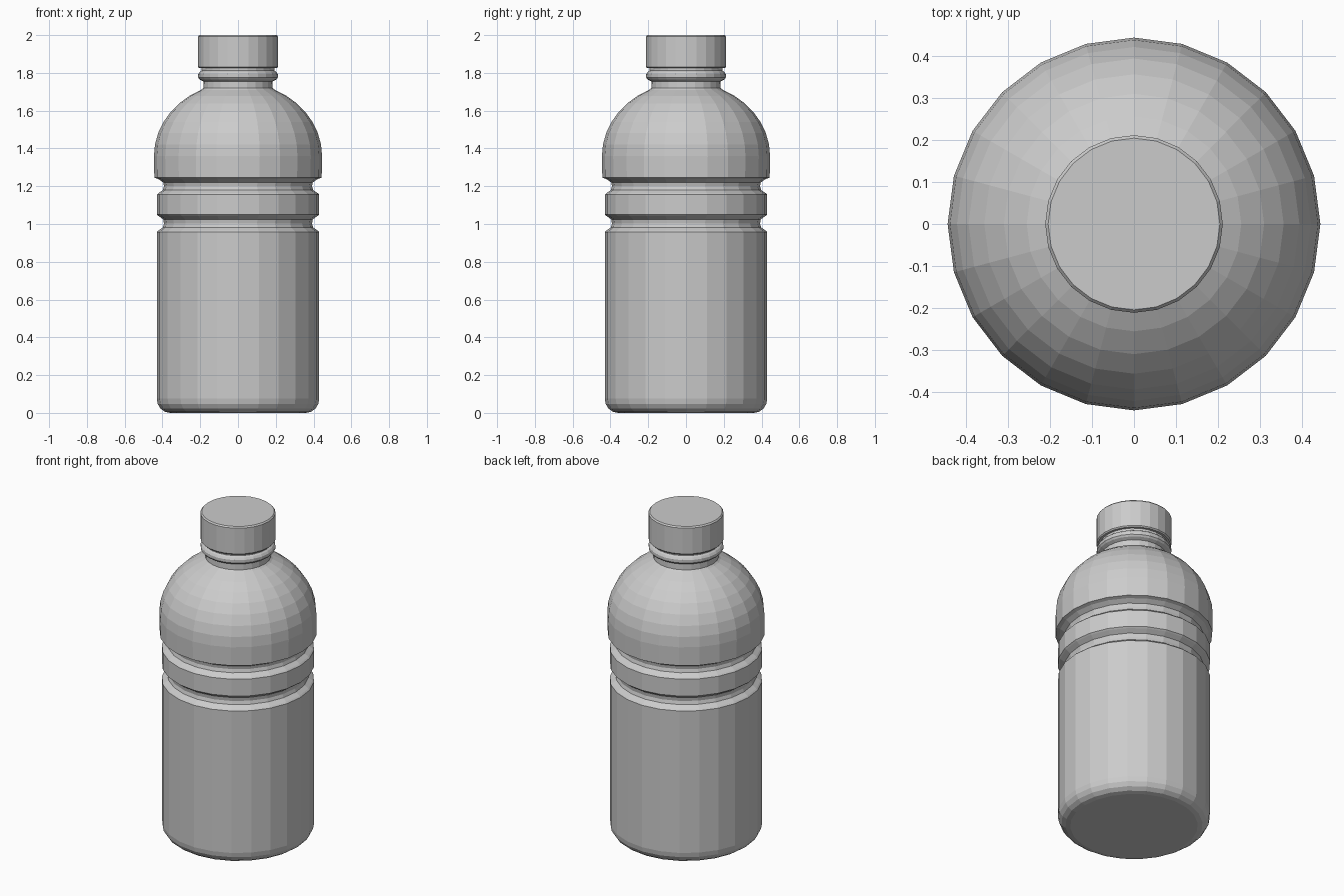
import bpy, bmesh, math

if "Cube" in bpy.data.objects:
    bpy.data.objects.remove(bpy.data.objects["Cube"])

SIDES = 24


def lathe(name, profile, cap_bottom=False, cap_top=False):
    """Revolve (radius, z) points around z into a flat-shaded object."""
    bm = bmesh.new()
    rings = []
    for r, z in profile:
        rings.append([bm.verts.new((r * math.cos(2 * math.pi * i / SIDES),
                                    r * math.sin(2 * math.pi * i / SIDES), z))
                      for i in range(SIDES)])
    for a, b in zip(rings, rings[1:]):
        for i in range(SIDES):
            j = (i + 1) % SIDES
            bm.faces.new((a[i], a[j], b[j], b[i]))
    if cap_bottom:
        bm.faces.new(rings[0][::-1])
    if cap_top:
        bm.faces.new(rings[-1])
    mesh = bpy.data.meshes.new(name)
    bm.to_mesh(mesh)
    bm.free()
    obj = bpy.data.objects.new(name, mesh)
    bpy.context.collection.objects.link(obj)
    return obj


def arc(cr, cz, rr, rz, start, end, steps):
    """Elliptical arc of profile points, angles in degrees."""
    angles = [math.radians(start + (end - start) * k / steps) for k in range(steps + 1)]
    return [(cr + rr * math.cos(t), cz + rz * math.sin(t)) for t in angles]


def groove(z0, z1):
    """Recessed ring between two heights of the body wall."""
    return [(0.43, z0), (0.422, z0 + 0.008), (0.398, z0 + 0.025),
            (0.392, z0 + 0.045), (0.396, z1 - 0.025), (0.422, z1 - 0.007)]


# Body: rounded base, two grip grooves, domed shoulder, neck
body = arc(0.36, 0.075, 0.07, 0.075, -90, 0, 4)
body += groove(0.957, 1.05) + [(0.43, 1.05)]
body += groove(1.155, 1.245) + [(0.443, 1.245)]
body += arc(0, 1.36, 0.445, 0.39, 0, 64, 7)
body += [(0.184, 1.72), (0.183, 1.755), (0.203, 1.765)]
# Neck ring and the short collar under the cap
body += [(0.211, 1.775), (0.211, 1.793), (0.203, 1.805), (0.192, 1.812), (0.192, 1.828)]
lathe("bottle_body", body, cap_bottom=True)

# Screw cap, slightly bevelled at both rims
lathe("cap", [(0.192, 1.825), (0.206, 1.825), (0.212, 1.832),
              (0.212, 1.992), (0.205, 2.0)], cap_top=True)
